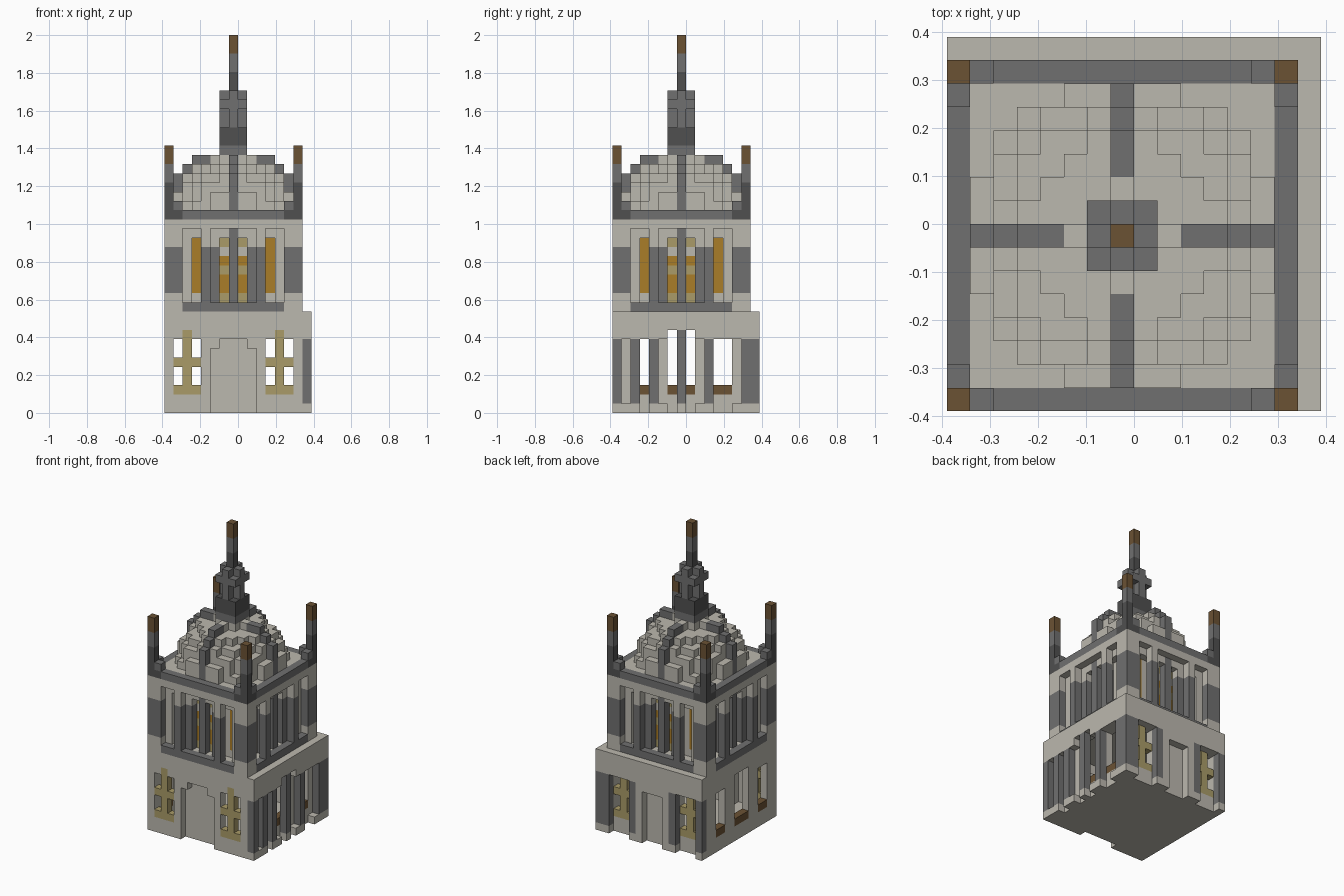
import bpy, bmesh, math

if "Cube" in bpy.data.objects:
    bpy.data.objects.remove(bpy.data.objects["Cube"])

U = 2 / 41          # edge of one building block
C = 7               # centre index of the tower

COLOURS = {
    "stone": (0.50, 0.48, 0.425),
    "grey": (0.16, 0.16, 0.16),
    "dark_grey": (0.08, 0.08, 0.08),
    "wood": (0.147, 0.084, 0.034),
    "amber": (0.40, 0.205, 0.021),
    "tan": (0.40, 0.33, 0.14),
}
NAMES = list(COLOURS)
MATS = []
for name, rgb in COLOURS.items():
    m = bpy.data.materials.new(name)
    m.diffuse_color = (*rgb, 1)
    m.use_nodes = True
    m.node_tree.nodes["Principled BSDF"].inputs["Base Color"].default_value = m.diffuse_color
    MATS.append(m)

grid = {}           # cell -> (part, colour)


def box(part, colour, xs, ys, zs):
    """Fill an inclusive range of cells; colour None carves."""
    for x in range(xs[0], xs[1] + 1):
        for y in range(ys[0], ys[1] + 1):
            for z in range(zs[0], zs[1] + 1):
                if colour is None:
                    grid.pop((x, y, z), None)
                else:
                    grid[x, y, z] = (part, colour)


def four(part, colour, xs, ys, zs):
    """Same box on all four sides of the tower."""
    (a, b), (c, d) = xs, ys
    for _ in range(4):
        box(part, colour, (a, b), (c, d), zs)
        a, b, c, d = 2 * C - d, 2 * C - c, a, b


def both(part, colour, xs, ys, zs):
    """Box and its copy mirrored in x, on all four sides."""
    four(part, colour, xs, ys, zs)
    four(part, colour, (2 * C - xs[1], 2 * C - xs[0]), ys, zs)


# ---- lower storey: hollow shell with floor and ceiling
box("lower_walls", "stone", (0, 14), (0, 14), (0, 10))
box("lower_walls", None, (1, 13), (1, 13), (1, 9))
box("lower_cornice", "stone", (0, 15), (0, 15), (8, 10))
box("lower_cornice", None, (1, 13), (1, 13), (8, 9))

# side windows with wooden sills
for y0, y1 in ((2, 3), (6, 8), (11, 12)):
    top = 8 if y0 == 6 else 7
    for x in (0, 14):
        box("", None, (x, x), (y0, y1), (3, top))
        box("window_sills", "wood", (x, x), (y0, y1), (2, 2))
box("lower_cornice", None, (15, 15), (6, 8), (8, 8))

# front and back windows with tan bars
for y in (0, 14):
    for x in (1, 11):
        box("", None, (x, x + 2), (y, y), (3, 7))
        box("window_bars", "tan", (x + 1, x + 1), (y, y), (2, 8))
        for z in (2, 5):
            box("window_bars", "tan", (x, x + 2), (y, y), (z, z))

# recessed front door
box("", None, (5, 9), (0, 0), (0, 6))
box("", None, (6, 8), (0, 0), (7, 7))
box("front_door", "stone", (5, 9), (1, 1), (0, 7))

# pilasters on the right side
for y0, y1 in ((0, 0), (2, 2), (4, 4), (7, 7), (10, 10), (14, 15)):
    box("right_pilasters", "grey", (15, 15), (y0, y1), (1, 7))
    box("pilaster_bases", "stone", (15, 15), (y0, y1), (0, 0))
box("right_pilasters", "grey", (15, 15), (7, 7), (8, 8))
for y in (1, 5, 9, 13):
    box("pilaster_bases", "stone", (15, 15), (y, y), (0, 0))

# pilasters and doorway on the back
for x0, x1 in ((0, 0), (4, 4), (10, 10), (14, 14)):
    box("back_pilasters", "grey", (x0, x1), (15, 15), (1, 7))
    box("pilaster_bases", "stone", (x0, x1), (15, 15), (0, 0))
for x in (5, 9):
    box("back_doorway", "stone", (x, x), (15, 15), (0, 7))
box("back_doorway", "stone", (6, 8), (15, 15), (7, 7))

# ---- upper storey
box("upper_walls", "stone", (2, 12), (2, 12), (11, 20))
box("upper_walls", "stone", (0, 14), (0, 14), (20, 20))
both("corner_piers", "stone", (0, 1), (0, 1), (11, 19))
both("corner_piers", "grey", (0, 1), (0, 1), (13, 17))
four("upper_ledge", "stone", (2, 12), (0, 1), (11, 11))
four("upper_ledge", "grey", (2, 12), (0, 0), (11, 11))
both("window_frames", "stone", (2, 2), (1, 1), (12, 19))
four("window_frames", "stone", (2, 12), (1, 1), (19, 19))

# amber and tan glazing set back in the bays
both("amber_panes", "amber", (3, 3), (2, 2), (13, 18))
both("amber_panes", "amber", (6, 6), (2, 2), (13, 16))
for z in (12, 15, 18):
    both("upper_bars", "tan", (6, 6), (2, 2), (z, z))

# slender columns in front of the bays
both("upper_columns", "grey", (4, 4), (0, 0), (12, 17))
both("upper_columns", "stone", (4, 4), (0, 0), (18, 19))
both("upper_columns", "grey", (5, 5), (1, 1), (12, 17))
both("upper_columns", "stone", (5, 5), (1, 1), (18, 18))
four("upper_columns", "grey", (7, 7), (1, 1), (12, 19))

# ---- roof rim with corner pinnacles
box("roof_deck", "stone", (1, 13), (1, 13), (21, 21))
four("roof_rim", "grey", (0, 14), (0, 0), (21, 21))
both("roof_rim", "dark_grey", (0, 1), (0, 0), (21, 21))
both("roof_rim", "grey", (1, 1), (0, 0), (22, 22))
for zs, colour in (((22, 24), "dark_grey"), ((25, 26), "grey"), ((27, 28), "wood")):
    four("corner_pinnacles", colour, (0, 0), (0, 0), zs)

# ---- stepped dome with four ribs
for x in range(1, 14):
    for y in range(1, 14):
        r = math.hypot(x - C, y - C)
        if r < 6.5:
            h = int(5.9 * math.sqrt(1 - (r / 6.6) ** 2) + 0.4)
            if h > 0:
                box("dome", "stone", (x, x), (y, y), (22, 21 + h))
for y, top in ((1, 25), (2, 26), (3, 27), (4, 27)):
    four("dome_ribs", "grey", (C, C), (y, y), (22, top))

# ---- spire
box("spire_base", "grey", (6, 8), (6, 8), (28, 28))
box("spire_base", "dark_grey", (6, 8), (6, 8), (29, 30))
box("spire_cross", "grey", (7, 7), (6, 8), (31, 34))
box("spire_cross", "grey", (6, 8), (7, 7), (31, 34))
box("spire_cross", "grey", (6, 8), (6, 8), (33, 33))
for zs, colour in (((35, 36), "dark_grey"), ((37, 38), "grey"), ((39, 40), "wood")):
    box("spire_mast", colour, (7, 7), (7, 7), zs)

# ---- turn the cells into one mesh per part, keeping only exposed faces
SIDES = {
    (1, 0, 0): ((1, 0, 0), (1, 1, 0), (1, 1, 1), (1, 0, 1)),
    (-1, 0, 0): ((0, 0, 0), (0, 0, 1), (0, 1, 1), (0, 1, 0)),
    (0, 1, 0): ((0, 1, 0), (0, 1, 1), (1, 1, 1), (1, 1, 0)),
    (0, -1, 0): ((0, 0, 0), (1, 0, 0), (1, 0, 1), (0, 0, 1)),
    (0, 0, 1): ((0, 0, 1), (1, 0, 1), (1, 1, 1), (0, 1, 1)),
    (0, 0, -1): ((0, 0, 0), (0, 1, 0), (1, 1, 0), (1, 0, 0)),
}
parts = {}
for cell, (part, colour) in grid.items():
    parts.setdefault(part, []).append((cell, NAMES.index(colour)))

for part, cells in parts.items():
    bm = bmesh.new()
    verts = {}
    used = sorted({c for _, c in cells})
    for (x, y, z), colour in cells:
        for (dx, dy, dz), corners in SIDES.items():
            if (x + dx, y + dy, z + dz) in grid:
                continue
            loop = []
            for a, b, c in corners:
                key = (x + a, y + b, z + c)
                if key not in verts:
                    verts[key] = bm.verts.new(
                        ((key[0] - 8) * U, (key[1] - 8) * U, key[2] * U))
                loop.append(verts[key])
            bm.faces.new(loop).material_index = used.index(colour)
    if not bm.faces:
        bm.free()
        continue
    bmesh.ops.dissolve_limit(bm, angle_limit=0.01, verts=bm.verts[:],
                             edges=bm.edges[:], delimit={'MATERIAL'})
    mesh = bpy.data.meshes.new(part)
    bm.to_mesh(mesh)
    bm.free()
    for c in used:
        mesh.materials.append(MATS[c])
    bpy.context.collection.objects.link(bpy.data.objects.new(part, mesh))
